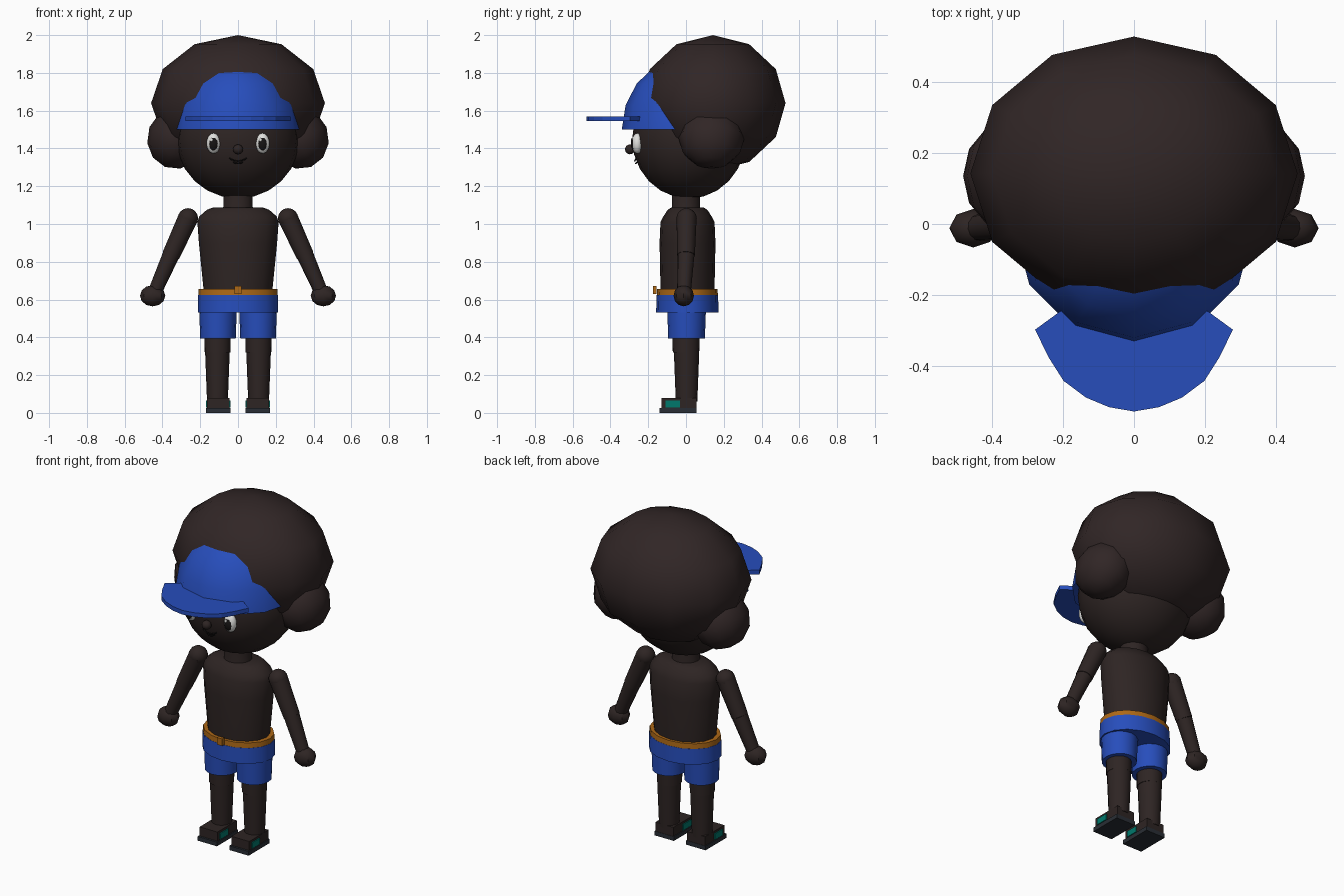
import bpy, bmesh, math
from mathutils import Vector, Matrix

cube = bpy.data.objects.get("Cube")
if cube:
    bpy.data.objects.remove(cube, do_unlink=True)


def material(name, rgb):
    m = bpy.data.materials.new(name)
    m.use_nodes = True
    color = (*rgb, 1)
    m.diffuse_color = color
    m.node_tree.nodes["Principled BSDF"].inputs["Base Color"].default_value = color
    return m


SKIN = material("dark brown skin", (0.027, 0.018, 0.017))
HAIR = material("dark brown hair", (0.030, 0.019, 0.019))
BLUE = material("bright blue", (0.02, 0.075, 0.5))
ORANGE = material("belt orange", (0.42, 0.14, 0.008))
WHITE = material("eye white", (0.75, 0.75, 0.73))
BLACK = material("near black", (0.008, 0.007, 0.007))
TEAL = material("shoe teal", (0.0, 0.19, 0.15))
SOLE = material("sole grey", (0.022, 0.027, 0.035))


def finish(name, bm, mat, smooth=True):
    bmesh.ops.recalc_face_normals(bm, faces=bm.faces)
    mesh = bpy.data.meshes.new(name)
    bm.to_mesh(mesh)
    bm.free()
    mesh.materials.append(mat)
    ob = bpy.data.objects.new(name, mesh)
    bpy.context.collection.objects.link(ob)
    if smooth:
        bpy.ops.object.select_all(action='DESELECT')
        ob.select_set(True)
        bpy.context.view_layer.objects.active = ob
        bpy.ops.object.shade_smooth_by_angle(angle=math.radians(42))
    return ob


def ball(name, mat, center, radii, segs=12, rings=6, tilt=0):
    bm = bmesh.new()
    matrix = (Matrix.Translation(center) @ Matrix.Rotation(tilt, 4, 'Y')
              @ Matrix.Diagonal((*radii, 1)))
    bmesh.ops.create_uvsphere(bm, u_segments=segs, v_segments=rings, radius=1, matrix=matrix)
    return finish(name, bm, mat)


def box(name, mat, center, size):
    bm = bmesh.new()
    bmesh.ops.create_cube(bm, size=1, matrix=Matrix.Translation(center) @ Matrix.Diagonal((*size, 1)))
    return finish(name, bm, mat, False)


def loft(name, mat, rings, center=(0, 0), segs=16):
    """Stack of ellipses, each given as height, x radius, y radius."""
    bm = bmesh.new()
    loops = []
    for z, rx, ry in rings:
        angles = [2 * math.pi * i / segs for i in range(segs)]
        loops.append([bm.verts.new((center[0] + rx * math.cos(a), center[1] + ry * math.sin(a), z))
                      for a in angles])
    for low, high in zip(loops, loops[1:]):
        for i in range(segs):
            j = (i + 1) % segs
            bm.faces.new((low[i], low[j], high[j], high[i]))
    bm.faces.new(loops[0][::-1])
    bm.faces.new(loops[-1])
    return finish(name, bm, mat)


def limb(name, mat, a, b, ra, rb, segs=12):
    a, b = Vector(a), Vector(b)
    d = b - a
    bm = bmesh.new()
    matrix = Matrix.Translation((a + b) / 2) @ d.to_track_quat('Z', 'Y').to_matrix().to_4x4()
    bmesh.ops.create_cone(bm, cap_ends=True, segments=segs, radius1=ra, radius2=rb,
                          depth=d.length, matrix=matrix)
    return finish(name, bm, mat)


def smile(name, half_width, z, sag, y):
    curve = bpy.data.curves.new(name, 'CURVE')
    curve.dimensions = '3D'
    curve.bevel_depth = 0.004
    curve.bevel_resolution = 1
    line = curve.splines.new('POLY')
    line.points.add(8)
    for i, p in enumerate(line.points):
        t = i / 4 - 1
        p.co = (half_width * t, y + 0.008 * t * t, z - sag * (1 - t * t), 1)
    curve.materials.append(BLACK)
    bpy.context.collection.objects.link(bpy.data.objects.new(name, curve))


# Head, hair and face
ball("head", SKIN, (0, 0.015, 1.45), (0.325, 0.3, 0.315), 20, 12)
ball("hair", HAIR, (0, 0.142, 1.64), (0.46, 0.385, 0.36))
ball("nose", SKIN, (0, -0.297, 1.395), (0.028, 0.026, 0.026), 10, 8)
smile("mouth_upper", 0.045, 1.348, 0.015, -0.272)
smile("mouth_lower", 0.025, 1.328, 0.008, -0.266)

# Cap crown and flat brim
steps = [math.radians(a) for a in (0, 20, 40, 60, 80)]
loft("cap_crown", BLUE, [(1.5 + 0.38 * math.sin(a), 0.34 * math.cos(a), 0.34 * math.cos(a))
                         for a in steps], segs=12)
half = [(0.07, -0.515), (0.135, -0.488), (0.198, -0.441), (0.24, -0.375), (0.278, -0.297),
        (0.2, -0.24)]
outline = [(0, -0.527)] + half + [(-x, y) for x, y in reversed(half)]
bm = bmesh.new()
brim = bm.faces.new([bm.verts.new((x, y, 1.545)) for x, y in outline])
raised = bmesh.ops.extrude_face_region(bm, geom=[brim])["geom"]
bmesh.ops.translate(bm, vec=(0, 0, 0.025), verts=[v for v in raised if isinstance(v, bmesh.types.BMVert)])
finish("cap_brim", bm, BLUE, False)

# Neck, torso, belt and shorts
loft("neck", SKIN, [(1.06, 0.085, 0.08), (1.09, 0.078, 0.075), (1.18, 0.078, 0.075)])
loft("torso", SKIN, [(0.6, 0.178, 0.14), (0.66, 0.183, 0.143), (0.9, 0.207, 0.148),
                     (1.01, 0.215, 0.143), (1.04, 0.205, 0.128), (1.075, 0.165, 0.105),
                     (1.088, 0.13, 0.085)], (0, 0.008))
loft("belt", ORANGE, [(0.618, 0.21, 0.162), (0.655, 0.208, 0.16)], (0, 0.007))
box("belt_buckle", ORANGE, (0, -0.165, 0.65), (0.036, 0.02, 0.042))
loft("shorts_waist", BLUE, [(0.532, 0.213, 0.165), (0.625, 0.211, 0.163)], (0, 0.007))

# Paired parts
for side, s in (("left", 1), ("right", -1)):
    ball(side + "_hair_puff", HAIR, (s * 0.325, 0.135, 1.455), (0.155, 0.175, 0.165),
         12, 6, -s * math.radians(22))
    # Eyes
    ball(side + "_eye", WHITE, (s * 0.13, -0.258, 1.427), (0.037, 0.03, 0.054), 16, 10)
    ball(side + "_pupil", BLACK, (s * 0.13, -0.27, 1.425), (0.027, 0.022, 0.04), 14, 8)
    ball(side + "_eye_glint", WHITE, (s * 0.13 - 0.01, -0.287, 1.445), (0.008, 0.005, 0.01), 8, 6)
    # Arms
    shoulder, elbow, wrist = (s * 0.265, 0.003, 1.03), (s * 0.355, 0, 0.835), (s * 0.436, -0.01, 0.65)
    ball(side + "_shoulder", SKIN, shoulder, (0.054, 0.054, 0.054), 12, 8)
    limb(side + "_upper_arm", SKIN, shoulder, elbow, 0.053, 0.047)
    limb(side + "_forearm", SKIN, elbow, wrist, 0.045, 0.037)
    ball(side + "_hand", SKIN, (s * 0.452, -0.012, 0.62), (0.067, 0.054, 0.056), 8, 6)
    # Legs
    loft(side + "_shorts_leg", BLUE, [(0.395, 0.094, 0.097), (0.56, 0.1, 0.103)], (s * 0.106, 0.003))
    loft(side + "_thigh", SKIN, [(0.32, 0.068, 0.07), (0.45, 0.07, 0.073)], (s * 0.108, 0.0))
    loft(side + "_shin", SKIN, [(0.06, 0.055, 0.057), (0.32, 0.065, 0.067)], (s * 0.109, 0.003))
    # Shoes
    box(side + "_shoe_sole", SOLE, (s * 0.105, -0.042, 0.0125), (0.128, 0.197, 0.025))
    box(side + "_shoe_upper", SKIN, (s * 0.105, -0.037, 0.052), (0.118, 0.183, 0.054))
    for edge in (-1, 1):
        box(f"{side}_shoe_panel_{'outer' if edge == s else 'inner'}", TEAL,
            (s * 0.105 + edge * 0.061, -0.07, 0.047), (0.008, 0.075, 0.036))
